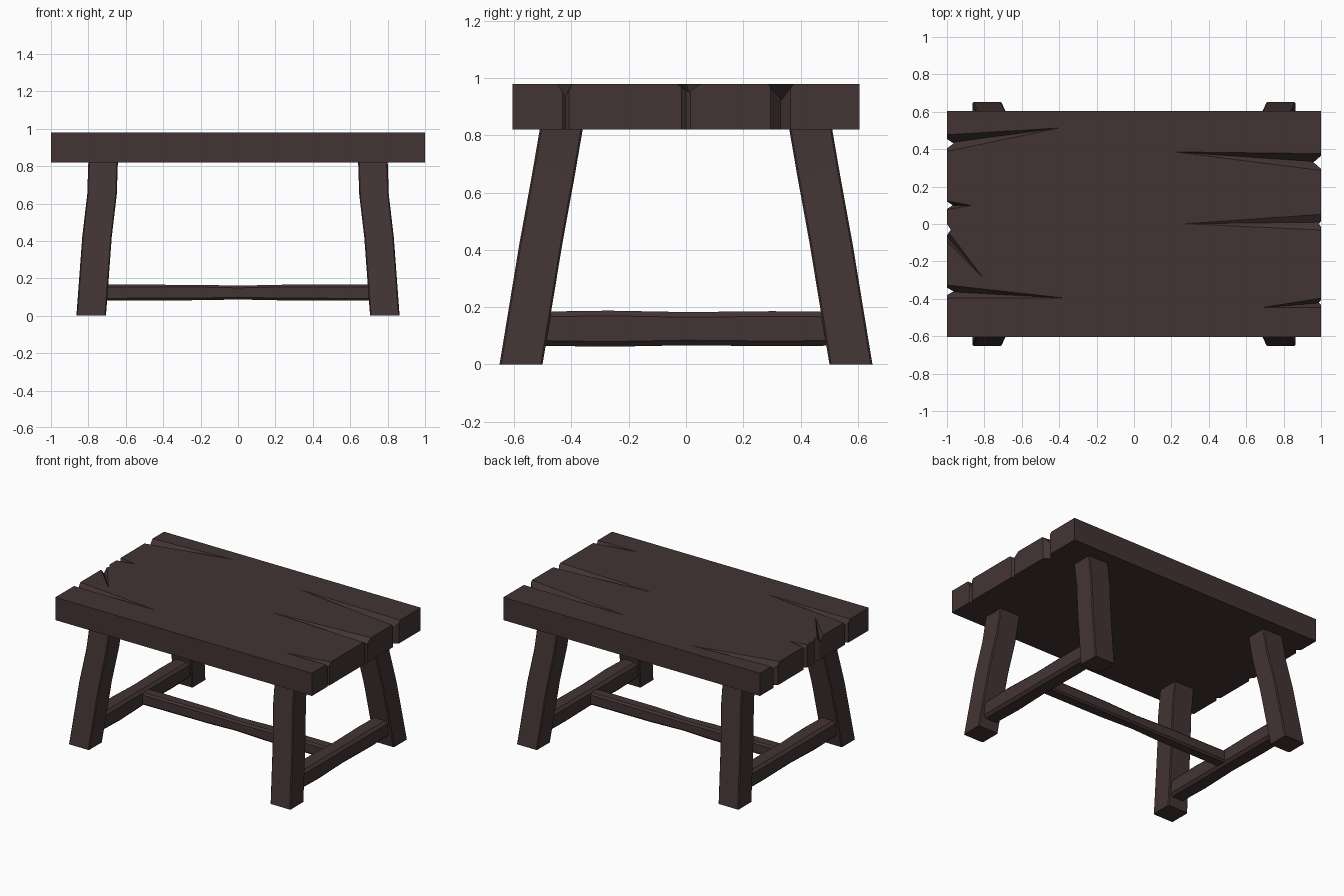
import bpy, bmesh
from mathutils import Vector

if "Cube" in bpy.data.objects:
    bpy.data.objects.remove(bpy.data.objects["Cube"])

wood = bpy.data.materials.new("dark brown wood")
wood.diffuse_color = (0.056, 0.034, 0.034, 1)
wood.use_nodes = True
wood.node_tree.nodes["Principled BSDF"].inputs["Base Color"].default_value = wood.diffuse_color


def finish(bm, name):
    bmesh.ops.recalc_face_normals(bm, faces=bm.faces)
    me = bpy.data.meshes.new(name)
    bm.to_mesh(me)
    bm.free()
    ob = bpy.data.objects.new(name, me)
    bpy.context.collection.objects.link(ob)
    me.materials.append(wood)
    return ob


def smooth(ob):
    bpy.ops.object.select_all(action='DESELECT')
    ob.select_set(True)
    bpy.context.view_layer.objects.active = ob
    bpy.ops.object.shade_smooth_by_angle()


def beam(name, path, u, v, chamfer):
    """Loft a chamfered square section along path of (centre, half_u, half_v)."""
    bm = bmesh.new()
    u, v = Vector(u), Vector(v)
    rings = []
    for c, a, b in path:
        k = chamfer
        pts = [(a, b - k), (a - k, b), (k - a, b), (-a, b - k),
               (-a, k - b), (k - a, -b), (a - k, -b), (a, k - b)]
        rings.append([bm.verts.new(Vector(c) + u * p + v * q) for p, q in pts])
    for r, s in zip(rings, rings[1:]):
        for i in range(8):
            j = (i + 1) % 8
            bm.faces.new((r[i], r[j], s[j], s[i]))
    bm.faces.new(rings[0])
    bm.faces.new(rings[-1])
    smooth(finish(bm, name))


# Slab top: outline with split notches at both ends
Z0, Z1 = 0.82, 0.98
left = [(0.43, 0.035, 0.025), (0.10, 0.03, 0.02), (-0.03, 0.02, 0.03), (-0.36, 0.035, 0.02)]
right = [(-0.42, 0.012, 0.012), (0.0, 0.012, 0.015), (0.33, 0.04, 0.035)]
outline = [(-1, 0.605)]
for y, d, w in left:
    outline += [(-1, y + w), (-1 + d, y), (-1, y - w)]
outline += [(-1, -0.605), (1, -0.605)]
for y, d, w in right:
    outline += [(1, y - w), (1 - d, y), (1, y + w)]
outline.append((1, 0.605))
bm = bmesh.new()
face = bm.faces.new([bm.verts.new((x, y, Z0)) for x, y in outline])
ext = bmesh.ops.extrude_face_region(bm, geom=[face])
for e in ext["geom"]:
    if isinstance(e, bmesh.types.BMVert):
        e.co.z = Z1
top = finish(bm, "table_top")

# Worn tapering grooves: (end side, y at end, inner x, inner y, half width, depth)
grooves = [(-1, 0.43, -0.35, 0.52, 0.05, 0.06), (-1, 0.10, -0.86, 0.10, 0.03, 0.06),
           (-1, -0.04, -0.78, -0.32, 0.04, 0.04), (-1, -0.36, -0.3, -0.40, 0.04, 0.05),
           (1, -0.42, 0.65, -0.45, 0.03, 0.05), (1, 0.01, 0.15, 0.0, 0.05, 0.03),
           (1, 0.33, 0.15, 0.39, 0.05, 0.06)]
for s, y, xi, yi, w, d in grooves:
    bm = bmesh.new()
    x, t = s * 1.02, Z1 + 0.005
    for p in [(x, y - w, t), (x, y + w, t), (x, y, Z1 - d), (xi, yi, t)]:
        bm.verts.new(p)
    bmesh.ops.convex_hull(bm, input=bm.verts)
    cutter = finish(bm, "groove_cutter")
    cutter.hide_render = True
    mod = top.modifiers.new("groove", 'BOOLEAN')
    mod.operation, mod.solver, mod.object = 'DIFFERENCE', 'EXACT', cutter
    bpy.context.view_layer.objects.active = top
    bpy.ops.object.modifier_apply(modifier=mod.name)
    bpy.data.objects.remove(cutter)
smooth(top)

# Splayed legs
for sx, xn in ((-1, "left"), (1, "right")):
    for sy, yn in ((-1, "front"), (1, "back")):
        path = [((sx * x, sy * y, z), 0.079, 0.075) for x, y, z in
                [(0.785, 0.576, 0), (0.754, 0.507, 0.42), (0.727, 0.465, 0.65), (0.721, 0.434, 0.83)]]
        beam(yn + "_" + xn + "_leg", path, (1, 0, 0), (0, 1, 0), 0.006)
    # Side stretcher between front and back leg
    path = [((sx * 0.772, y, 0.125), h, h) for y, h in
            [(-0.55, 0.059), (-0.27, 0.063), (0, 0.058), (0.3, 0.061), (0.55, 0.059)]]
    beam(xn + "_stretcher", path, (1, 0, 0), (0, 0, 1), 0.018)

# Long centre stretcher
path = [((x, 0, 0.124), h, h) for x, h in
        [(-0.74, 0.043), (-0.2, 0.041), (0, 0.037), (0.25, 0.042), (0.74, 0.043)]]
beam("centre_stretcher", path, (0, 1, 0), (0, 0, 1), 0.012)
